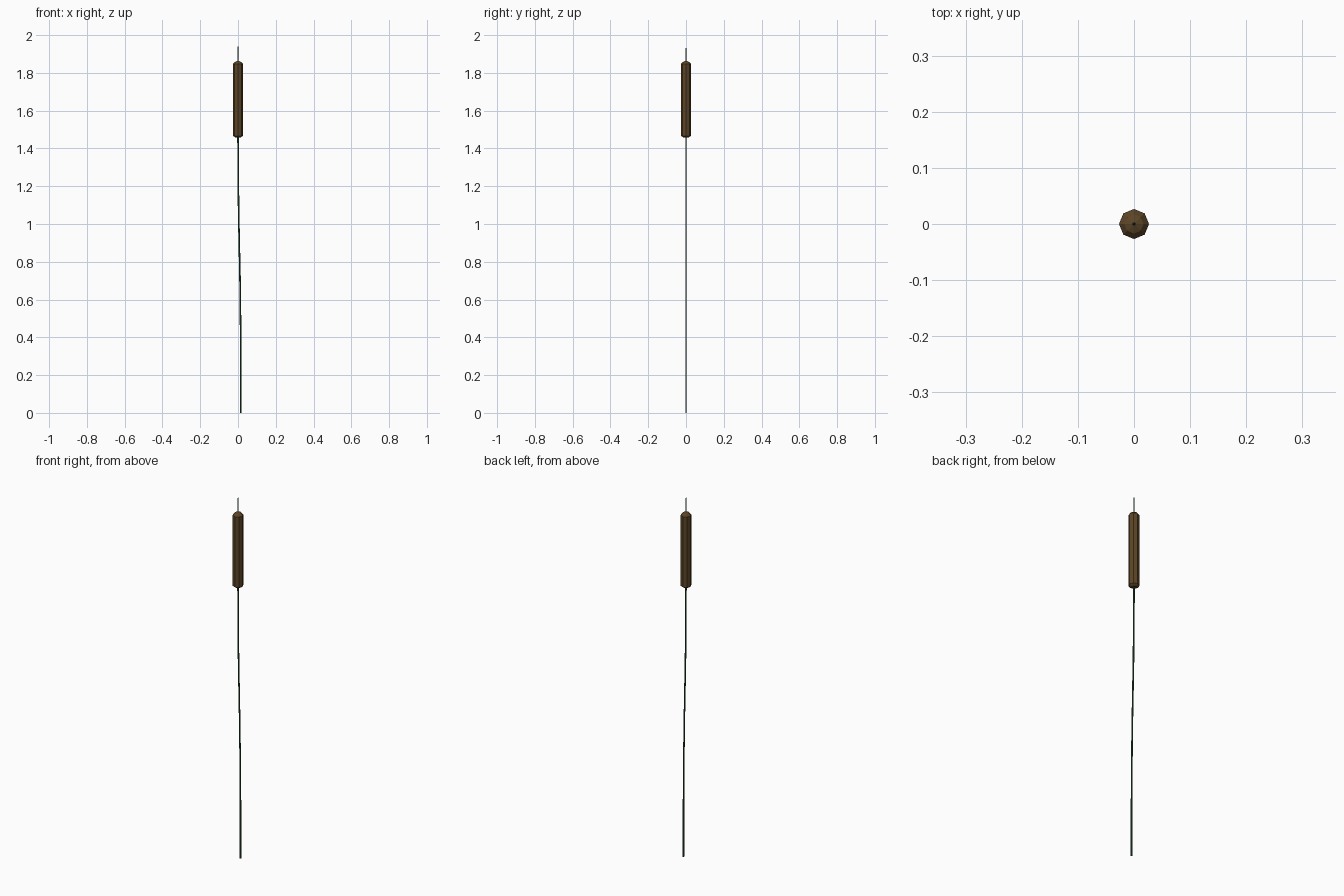
import bpy, bmesh, math

if "Cube" in bpy.data.objects:
    bpy.data.objects.remove(bpy.data.objects["Cube"])


def material(name, rgb):
    m = bpy.data.materials.new(name)
    m.diffuse_color = (*rgb, 1)
    m.use_nodes = True
    m.node_tree.nodes["Principled BSDF"].inputs["Base Color"].default_value = m.diffuse_color
    return m


def tube(name, rings, sides, mat):
    """Skin rings of (x, z, radius) into a closed flat-shaded tube; radius 0 makes a point."""
    bm = bmesh.new()
    loops = []
    for x, z, r in rings:
        n = sides if r > 0 else 1
        loops.append([bm.verts.new((x + r * math.cos(math.tau * i / sides),
                                    r * math.sin(math.tau * i / sides), z))
                      for i in range(n)])
    for a, b in zip(loops, loops[1:]):
        for i in range(sides):
            j = (i + 1) % sides
            if len(b) == 1:
                bm.faces.new((a[i], a[j], b[0]))
            else:
                bm.faces.new((a[i], a[j], b[j], b[i]))
    bm.faces.new(loops[0][::-1])
    if len(loops[-1]) > 1:
        bm.faces.new(loops[-1])
    mesh = bpy.data.meshes.new(name)
    bm.to_mesh(mesh)
    bm.free()
    mesh.materials.append(mat)
    ob = bpy.data.objects.new(name, mesh)
    bpy.context.collection.objects.link(ob)
    return ob


green = material("stem_green", (0.02, 0.08, 0.03))
brown = material("seed_brown", (0.11, 0.06, 0.02))

# Slender stem, bending gently towards the head
path = [(0.015, 0), (0.015, 0.28), (0.013, 0.52), (0.0105, 0.72),
        (0.007, 0.88), (0.003, 1.08), (0.0005, 1.38), (0, 1.47)]
tube("stem", [(x, z, 0.0042) for x, z in path], 6, green)

# Octagonal seed head with chamfered ends
tube("seed_head", [(0, 1.458, 0.014), (0, 1.467, 0.0268),
                   (0, 1.847, 0.0268), (0, 1.858, 0.017), (0, 1.863, 0.004)], 8, brown)

# Fine spike tapering to a point above the head
tube("tip_spike", [(0, 1.855, 0.0032), (0, 2.0, 0)], 6, green)
